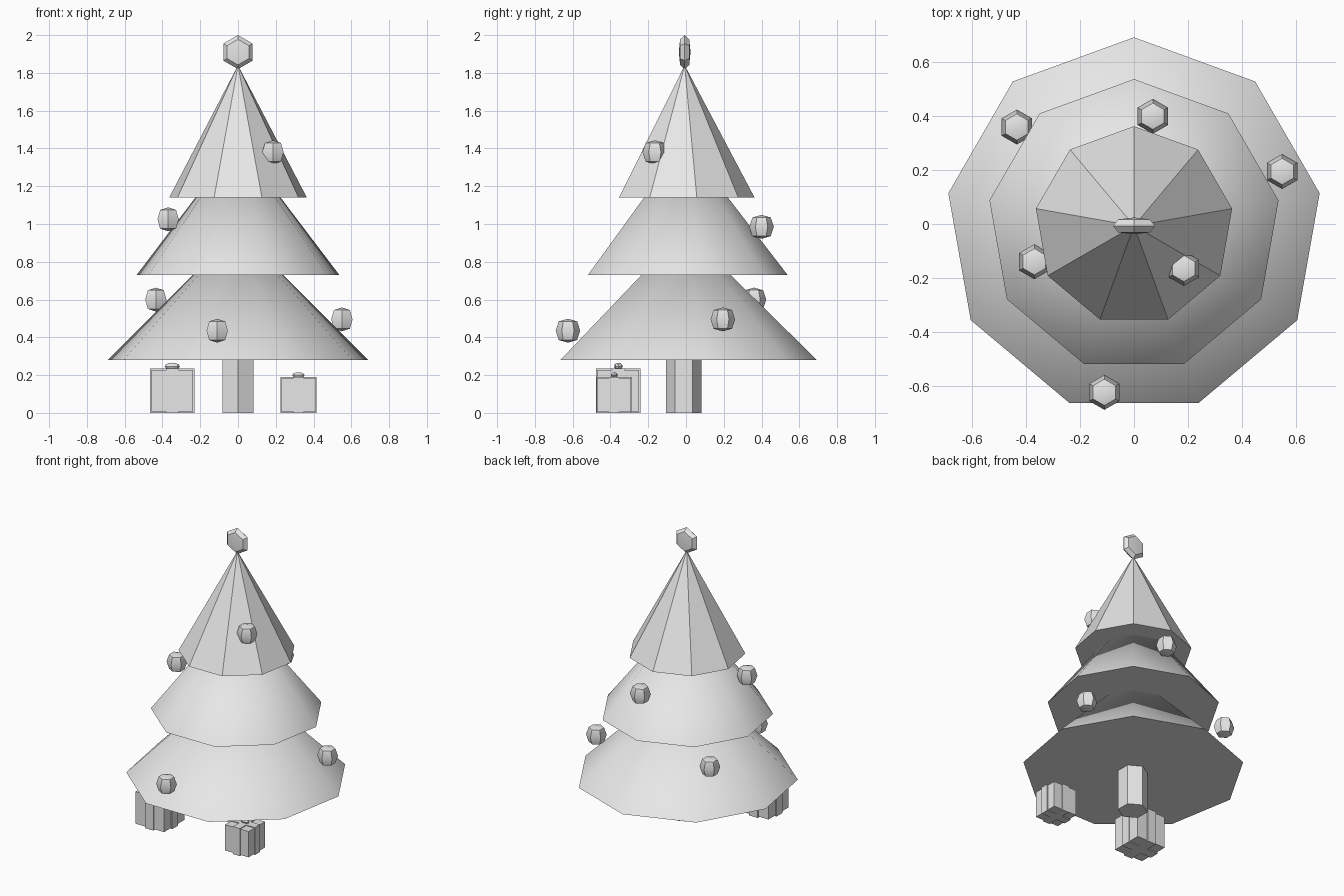
import bpy
import bmesh
from math import sin, cos, pi, radians
from mathutils import Matrix, Vector

old = bpy.data.objects.get("Cube")
if old:
    bpy.data.objects.remove(old, do_unlink=True)

grey = bpy.data.materials.new("light_grey")
grey.use_nodes = True
colour = (0.8, 0.8, 0.8, 1)
grey.diffuse_color = colour
grey.node_tree.nodes["Principled BSDF"].inputs["Base Color"].default_value = colour


def finish(name, bm, matrix):
    """Turn a bmesh into an object, smooth across shallow angles only."""
    bmesh.ops.transform(bm, matrix=matrix, verts=bm.verts)
    bmesh.ops.recalc_face_normals(bm, faces=bm.faces)
    mesh = bpy.data.meshes.new(name)
    bm.to_mesh(mesh)
    bm.free()
    mesh.materials.append(grey)
    obj = bpy.data.objects.new(name, mesh)
    bpy.context.collection.objects.link(obj)
    bpy.ops.object.select_all(action="DESELECT")
    obj.select_set(True)
    bpy.context.view_layer.objects.active = obj
    bpy.ops.object.shade_smooth_by_angle(angle=radians(34))
    return obj


def lathe(name, profile, sides, matrix):
    """Faceted turned solid; the first corner of each ring points to +y."""
    bm = bmesh.new()
    rings = []
    for r, z in profile:
        count = sides if r > 0 else 1
        rings.append([bm.verts.new((r * sin(2 * pi * i / sides),
                                    r * cos(2 * pi * i / sides), z))
                      for i in range(count)])
    for a, b in zip(rings, rings[1:]):
        for i in range(sides):
            j = (i + 1) % sides
            corners = [a[i % len(a)], a[j % len(a)], b[j % len(b)], b[i % len(b)]]
            bm.faces.new(list(dict.fromkeys(corners)))
    for ring in (rings[0], rings[-1]):
        if len(ring) > 1:
            bm.faces.new(ring)
    return finish(name, bm, matrix)


def place(x, y, z, scale=(1, 1, 1)):
    return Matrix.Translation((x, y, z)) @ Matrix.Diagonal(Vector(scale)).to_4x4()


def box(name, centre, size):
    bm = bmesh.new()
    bmesh.ops.create_cube(bm, size=1)
    return finish(name, bm, place(*centre, size))


AXIS_Y = -0.007

# Trunk and three foliage tiers
lathe("trunk", [(0.095, 0), (0.095, 0.3)], 6, place(0, AXIS_Y - 0.005, 0))
for name, radius, base, apex in (("lower_foliage", 0.7, 0.28, 0.97),
                                 ("middle_foliage", 0.545, 0.73, 1.437),
                                 ("upper_foliage", 0.37, 1.14, 1.84)):
    lathe(name, [(radius, base), (0, apex)], 9, place(0, AXIS_Y, 0))

# Faceted ball profile shared by the topper and baubles
half = [(0, 0.97), (0.75, 0.76)]
ball = [(r, -z) for r, z in half] + [(1, 0)] + half[::-1]

# Flattened topper facing the front
lathe("tree_topper", ball, 6,
      place(0, AXIS_Y, 1.91, (0.09, 0.032, 0.09)) @ Matrix.Rotation(pi / 2, 4, "X"))

# Baubles
baubles = [(-0.11, -0.625, 0.435), (0.55, 0.195, 0.495), (-0.435, 0.36, 0.6),
           (-0.37, -0.14, 1.025), (0.07, 0.4, 0.985), (0.185, -0.165, 1.38)]
for i, spot in enumerate(baubles):
    lathe(f"bauble_{i + 1}", ball, 6, place(*spot, (0.065,) * 3))

# Gifts: body, two ribbon loops and a bow
round_profile = [(sin(pi * i / 6), -cos(pi * i / 6)) for i in range(1, 6)]
round_profile = [(0, -1)] + round_profile + [(0, 1)]
for side, x, y, size in (("right", -0.348, -0.358, 0.235), ("left", 0.32, -0.38, 0.19)):
    centre = (x, y, size / 2)
    body, band = size * 0.94, size * 0.28
    box(f"{side}_gift_body", centre, (body, body, body))
    box(f"{side}_gift_ribbon_across", centre, (size, band, size))
    box(f"{side}_gift_ribbon_along", centre, (band, size, size))
    lathe(f"{side}_gift_bow", round_profile, 8,
          place(x, y, size * 1.05, (size * 0.17, size * 0.095, size * 0.08)))
